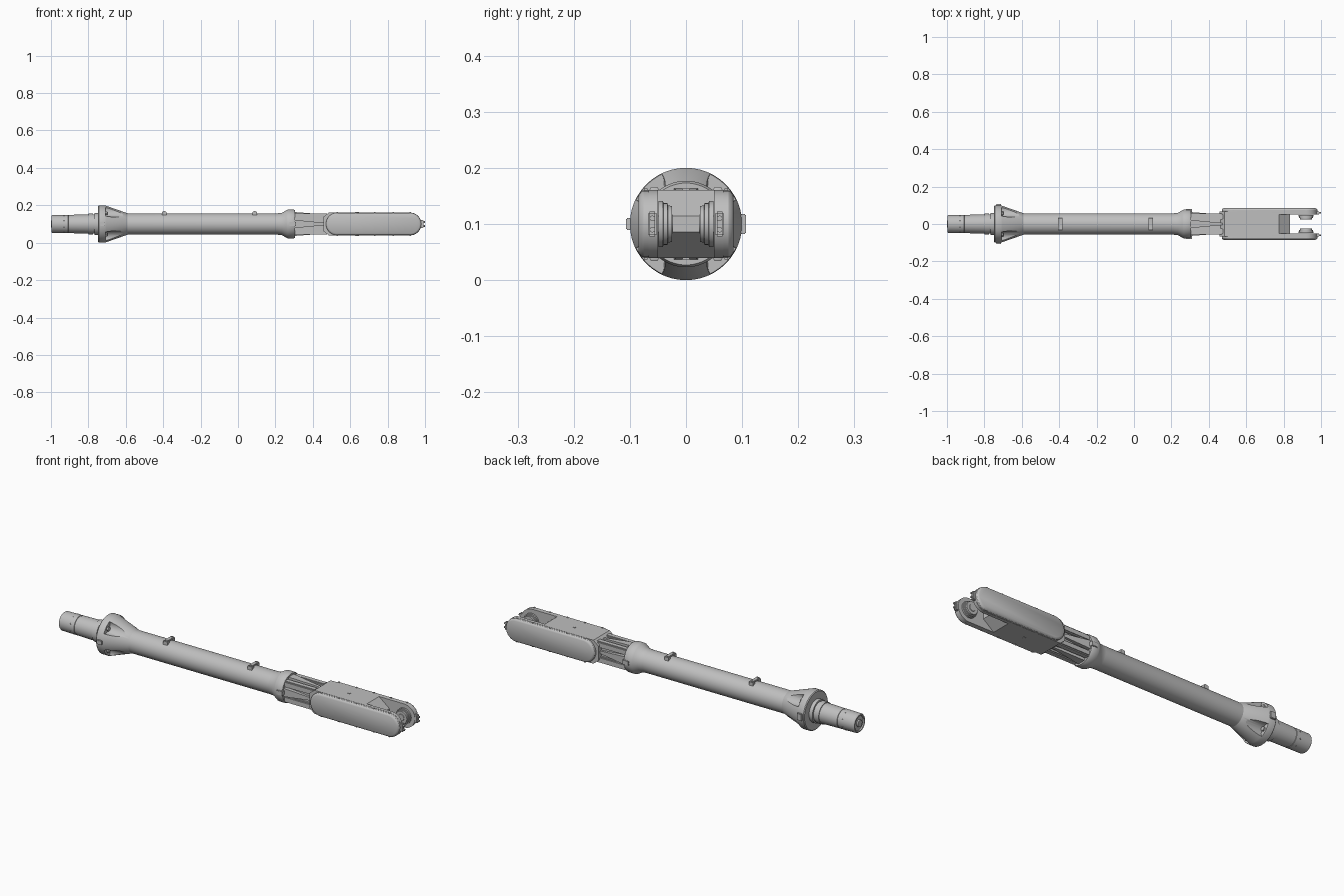
import bpy, bmesh
from math import sin, cos, pi, radians
from mathutils import Matrix

old = bpy.data.objects.get("Cube")
if old:
    bpy.data.objects.remove(old)

ZC = 0.1  # height of the long axis

metal = bpy.data.materials.new("light grey metal")
metal.use_nodes = True
metal.diffuse_color = (0.52, 0.52, 0.52, 1)
metal.node_tree.nodes["Principled BSDF"].inputs["Base Color"].default_value = metal.diffuse_color


def loft(name, loops, smooth=True, bevel=0):
    """Bridge equal-length loops of points and cap both ends."""
    bm = bmesh.new()
    rings = [[bm.verts.new((x, y, z + ZC)) for x, y, z in loop] for loop in loops]
    n = len(rings[0])
    for a, b in zip(rings, rings[1:]):
        for i in range(n):
            j = (i + 1) % n
            bm.faces.new((a[i], a[j], b[j], b[i]))
    bm.faces.new(rings[0][::-1])
    bm.faces.new(rings[-1])
    bmesh.ops.recalc_face_normals(bm, faces=bm.faces)
    if bevel:
        bmesh.ops.bevel(bm, geom=bm.edges[:], offset=bevel, segments=2,
                        affect='EDGES', clamp_overlap=True)
    mesh = bpy.data.meshes.new(name)
    bm.to_mesh(mesh)
    bm.free()
    mesh.materials.append(metal)
    ob = bpy.data.objects.new(name, mesh)
    bpy.context.collection.objects.link(ob)
    if smooth:
        select(ob)
        bpy.ops.object.shade_smooth_by_angle(angle=radians(30))
    return ob


def select(ob):
    bpy.ops.object.select_all(action='DESELECT')
    ob.select_set(True)
    bpy.context.view_layer.objects.active = ob


def turned(name, profile, cy=0, cz=0, n=64):
    """Turned part along x from (x, radius) pairs."""
    return loft(name, [[(x, cy + r * cos(2 * pi * i / n), cz + r * sin(2 * pi * i / n))
                        for i in range(n)] for x, r in profile])


def disc(name, x, z, profile, n=48):
    """Turned part along y from (y, radius) pairs."""
    return loft(name, [[(x + r * cos(2 * pi * i / n), y, z + r * sin(2 * pi * i / n))
                        for i in range(n)] for y, r in profile])


def box(name, x, y, z, bevel=0):
    """Box from (min, max) pairs; z is relative to the axis."""
    return loft(name, [[(x[0], yy, z[0]), (x[1], yy, z[0]), (x[1], yy, z[1]), (x[0], yy, z[1])]
                       for yy in y], smooth=False, bevel=bevel)


def plate(name, outline, ys):
    return loft(name, [[(x, y, z) for x, z in outline] for y in ys])


def arc(cx, r, start, n=16):
    return [(cx + r * cos(start + pi * i / n), r * sin(start + pi * i / n)) for i in range(n + 1)]


def span(centre, half):
    return (centre - half, centre + half)


# Motor at the far right end
turned("motor_housing", [(-1, .018), (-.992, .018), (-.992, .036), (-.998, .038), (-.998, .044),
                         (-.992, .048), (-.908, .049), (-.907, .047), (-.902, .047),
                         (-.901, .049), (-.80, .051), (-.74, .051)])
turned("motor_adapter", [(-.80, .05), (-.80, .055), (-.775, .055), (-.774, .052),
                         (-.768, .052), (-.767, .059), (-.74, .059)])
for x in (-.93, -.85):
    for a in range(0, 8):
        t = a * pi / 4 + pi / 8
        turned("motor_screw", [(x - .003, .003), (x + .003, .003)],
               .047 * cos(t), .047 * sin(t), 8)

# Main tube with flared collar
turned("main_tube", [(-.73, .057), (.21, .057), (.235, .06), (.258, .073), (.266, .077),
                     (.298, .077), (.306, .073), (.306, .05)])

# Flange whose cone is scooped out into four ribs
flange = turned("ribbed_flange", [(-.748, .05), (-.748, .096), (-.744, .1), (-.712, .1),
                                  (-.704, .097), (-.59, .057), (-.58, .05)], n=96)
for k in range(4):
    t = pi / 4 + k * pi / 2
    cutter = turned("scoop_cutter", [(-.708, .034), (-.55, .040)],
                    .103 * cos(t), .103 * sin(t), 40)
    cutter.hide_render = True
    mod = flange.modifiers.new("scoop", 'BOOLEAN')
    mod.operation = 'DIFFERENCE'
    mod.solver = 'EXACT'
    mod.object = cutter
    select(flange)
    bpy.ops.object.modifier_apply(modifier="scoop")
    bpy.data.objects.remove(cutter)
    turned("flange_bolt", [(-.712, .011), (-.7, .011), (-.699, .009)],
           .08 * cos(t), .08 * sin(t), 6)
select(flange)
bpy.ops.object.shade_smooth_by_angle(angle=radians(30))
for s in (-1, 1):
    box("flange_side_tab", (-.738, -.71), sorted((s * .09, s * .107)),
        span(0, .011 if s < 0 else .018), .002)
    box("collar_side_tab", (.275, .311), sorted((s * .06, s * .08)), span(0, .012), .002)

# Bridge clips on top of the tube
for cx in (-.395, .09):
    box("clip_bridge", span(cx, .012), span(0, .032), (.06, .068), .003)
    for s in (-1, 1):
        box("clip_foot", span(cx, .012), span(s * .023, .009), (.04, .063))
        box("clip_screw", span(cx, .004), span(s * .024, .004), (.066, .07))

# Neck: recessed core, four corner rails and tapered webs
box("neck_core", (.3, .48), span(0, .042), span(0, .042))
for sy in (-1, 1):
    for sz in (-1, 1):
        box("neck_rail", (.3, .48), span(sy * .039, .016), span(sz * .039, .016), .005)
for axis in range(4):
    web = loft("neck_web", [[(x, -h, -w), (x, -h, w), (x, 0, w), (x, 0, -w)]
                            for x, h, w in ((.3, .064, .022), (.48, .05, .005))], smooth=False)
    turn = Matrix.Rotation(axis * pi / 2, 4, 'X')
    lift = Matrix.Translation((0, 0, ZC))
    web.data.transform(lift @ turn @ lift.inverted())

# Clevis body with a wedge-shaped nose inside the fork
R = .061
back = [(.485, R), (.457, .038), (.457, -.038), (.485, -R)]
plate("clevis_body", back + [(.775, -R), (.835, -.014), (.835, .014), (.775, R)], (-.055, .055))

# Fork cheeks, covers, pivots and end brackets on both sides
CX = .92
for s in (-1, 1):
    plate("fork_cheek", back + arc(CX, R, -pi / 2), (s * .05, s * .067))
    loft("side_cover", [[(x, s * y, z) for x, z in
                         arc(CX, r, -pi / 2) + arc(.53, r, pi / 2)]
                        for y, r in ((.066, .06), (.076, .06), (.081, .057), (.085, .05))])
    disc("pivot_hub", CX, 0, [(s * .049, .041), (s * .041, .041), (s * .04, .037),
                              (s * .033, .037), (s * .032, .033), (s * .025, .032)])
    disc("pivot_bore", CX, 0, [(s * .026, .018), (s * .023, .016)])
    box("end_bracket", (.965, .993), span(s * .06, .008), span(0, .022), .003)
    for z in (-.01, .01):
        turned("end_screw", [(.99, .005), (1, .005)], s * .06, z, 12)
    # Small screws around the rim of each cover
    for x in (.53, .63, .73, .83, .92):
        for z in (-R, R):
            box("cover_screw", span(x, .004), span(s * .072, .003), span(z, .002))
    # Drain plugs on the top and bottom of the body
    box("body_plug", span(.64, .006), span(0, .006), span(s * R, .002))
